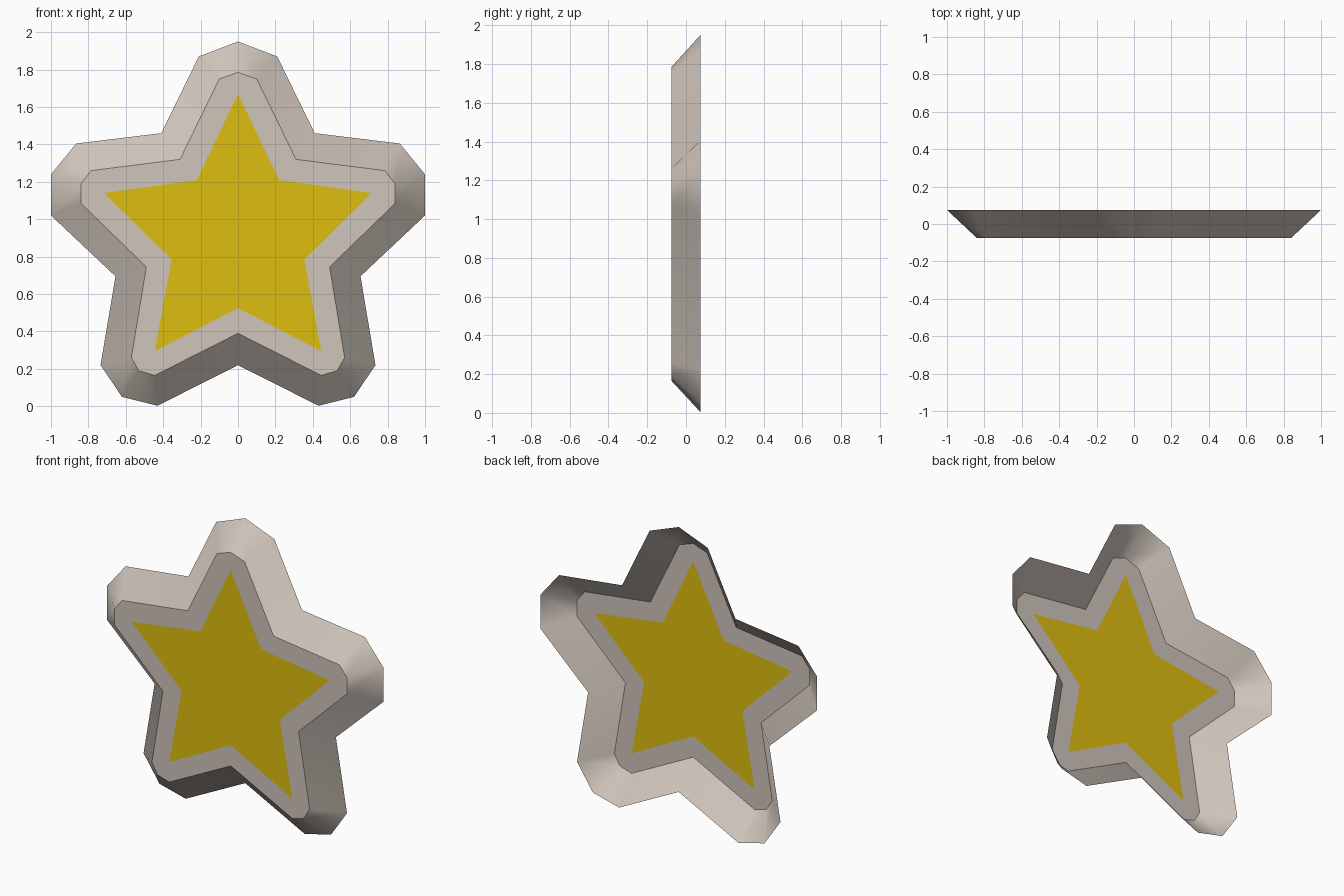
import bpy, bmesh

if "Cube" in bpy.data.objects:
    bpy.data.objects.remove(bpy.data.objects["Cube"])

# Right-hand half outlines (x, z), from the top tip round to the bottom notch
OUTER = [(0, 1.95), (.21, 1.87), (.41, 1.46), (.865, 1.405), (1, 1.24), (1, 1.02),
         (.655, .695), (.735, .22), (.62, .05), (.43, .003), (0, .22)]
RIM = [(0, 1.785), (.10, 1.75), (.31, 1.32), (.785, 1.26), (.84, 1.19), (.84, 1.085),
       (.49, .745), (.57, .26), (.53, .19), (.445, .165), (0, .39)]
# Star corners, repeated so that each rim point has a partner
T, A, R, B, L, N = (0, 1.67), (.22, 1.21), (.715, 1.14), (.355, .785), (.445, .295), (0, .525)
STAR = [T, T, A, R, R, R, B, L, L, L, N]
DEPTH = 0.075


def material(name, rgb):
    m = bpy.data.materials.new(name)
    m.diffuse_color = (*rgb, 1)
    m.use_nodes = True
    m.node_tree.nodes["Principled BSDF"].inputs["Base Color"].default_value = m.diffuse_color
    return m


bm = bmesh.new()


def loop(half, y):
    """Mirror a half outline into a closed ring of shared vertices."""
    cache = {}
    pts = half + [(-x, z) for x, z in half[-2:0:-1]]
    for x, z in pts:
        if (x, z) not in cache:
            cache[(x, z)] = bm.verts.new((x, y, z))
    return [cache[p] for p in pts]


def band(a, b, smooth):
    """Join two rings with quads, or triangles where points repeat."""
    for i in range(len(a)):
        j = (i + 1) % len(a)
        f = bm.faces.new(list(dict.fromkeys((a[i], b[i], b[j], a[j]))))
        f.smooth = smooth


outer, rim, star = loop(OUTER, DEPTH), loop(RIM, -DEPTH), loop(STAR, -DEPTH)

# Sloping smooth wall (the shell is open at the back) and flat front border
band(outer, rim, True)
band(rim, star, False)

# Yellow star panel
panel = bm.faces.new(list(dict.fromkeys(star))[::-1])
panel.material_index = 1

# Crisp edge between wall and front
for i in range(len(rim)):
    bm.edges.get((rim[i], rim[i - 1])).smooth = False

mesh = bpy.data.meshes.new("star_shell")
bm.to_mesh(mesh)
bm.free()
mesh.materials.append(material("warm grey", (.63, .56, .50)))
mesh.materials.append(material("yellow", (.73, .51, .005)))
obj = bpy.data.objects.new("star_shell", mesh)
bpy.context.collection.objects.link(obj)
